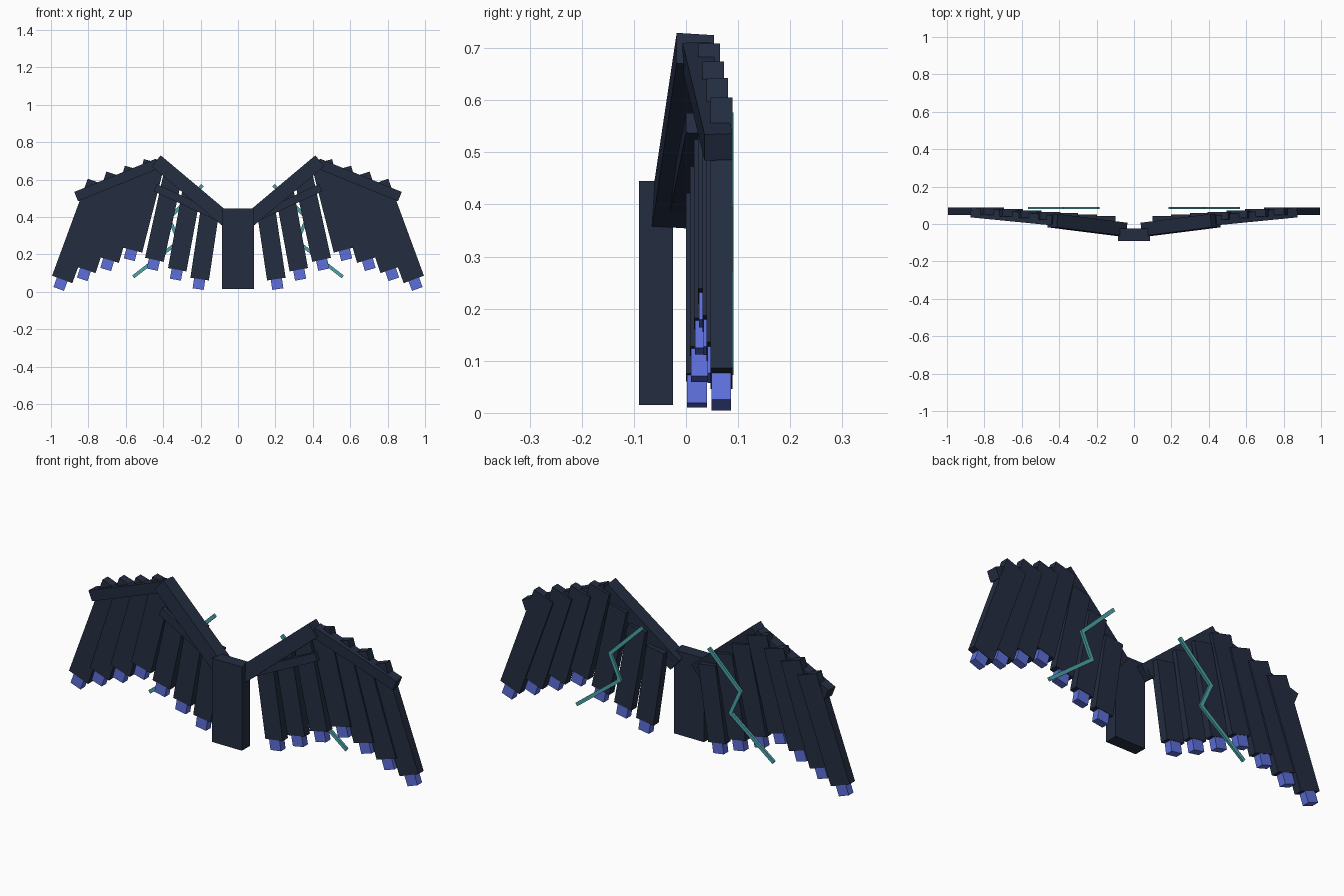
import bpy
import math
from mathutils import Vector, Matrix

if "Cube" in bpy.data.objects:
    bpy.data.objects.remove(bpy.data.objects["Cube"])


def material(name, rgb):
    m = bpy.data.materials.new(name)
    m.diffuse_color = (*rgb, 1)
    m.use_nodes = True
    m.node_tree.nodes["Principled BSDF"].inputs["Base Color"].default_value = m.diffuse_color
    return m


NAVY = material("dark_navy", (0.017, 0.026, 0.052))
BLUE = material("tip_blue", (0.110, 0.160, 0.700))
TEAL = material("teal", (0.070, 0.380, 0.400))


def beam(name, a, b, width, depth, mat):
    """Box running from a to b; width lies in the wing plane, depth along y."""
    a, b = Vector(a), Vector(b)
    along = (b - a).normalized()
    across = Vector((0, 1, 0)).cross(along).normalized()
    back = along.cross(across)
    bpy.ops.mesh.primitive_cube_add(size=1)
    ob = bpy.context.object
    ob.name = name
    rot = Matrix((along, across, back)).transposed().to_4x4()
    scale = Matrix.Diagonal(((b - a).length, width, depth, 1))
    ob.data.transform(Matrix.Translation((a + b) / 2) @ rot @ scale)
    ob.data.materials.append(mat)
    return ob


# centre block
beam("centre_block", (0, -0.0575, 0.015), (0, -0.0575, 0.445), 0.17, 0.065, NAVY)

# feather rows: bottom x, bottom z, top z, width
FEATHERS = [
    (0.205, 0.068, 0.455, 0.100),
    (0.325, 0.118, 0.540, 0.100),
    (0.447, 0.171, 0.620, 0.102),
    (0.568, 0.224, 0.695, 0.115),
    (0.692, 0.171, 0.658, 0.115),
    (0.816, 0.118, 0.625, 0.115),
    (0.940, 0.066, 0.585, 0.115),
]
BOLT = [(0.19, 0.57), (0.37, 0.393), (0.315, 0.27), (0.56, 0.08)]

for side, s in (("right", 1), ("left", -1)):
    # wing bones
    beam(f"{side}_inner_bone", (s * 0.0625, -0.029, 0.385), (s * 0.435, 0.018, 0.698),
         0.076, 0.072, NAVY)
    beam(f"{side}_outer_bone", (s * 0.43, 0.020, 0.686), (s * 0.863, 0.0625, 0.510),
         0.054, 0.054, NAVY)
    beam(f"{side}_brace", (s * 0.08, -0.012, 0.388), (s * 0.44, 0.022, 0.556),
         0.042, 0.044, NAVY)

    # feathers fan outwards, each stepped a little further back
    for i, (x, z, top, width) in enumerate(FEATHERS):
        y = 0.021 + 0.0078 * i
        angle = math.radians(8.5 + 1.95 * i)
        low = Vector((s * x, y, z))
        down = Vector((s * math.sin(angle), 0, -math.cos(angle)))
        high = low - down * ((top - z) / math.cos(angle))
        beam(f"{side}_feather_{i + 1}", high, low, width, 0.042, NAVY)
        beam(f"{side}_feather_tip_{i + 1}", low - down * 0.01, low + down * 0.054,
             0.06, 0.038, BLUE)

    # zigzag strip behind the feathers
    for i, (p, q) in enumerate(zip(BOLT, BOLT[1:])):
        a = Vector((s * p[0], 0.085, p[1]))
        b = Vector((s * q[0], 0.085, q[1]))
        ext = (b - a).normalized() * 0.006
        beam(f"{side}_bolt_{i + 1}", a - ext * (i > 0), b + ext * (i < 2),
             0.018, 0.012, TEAL)
